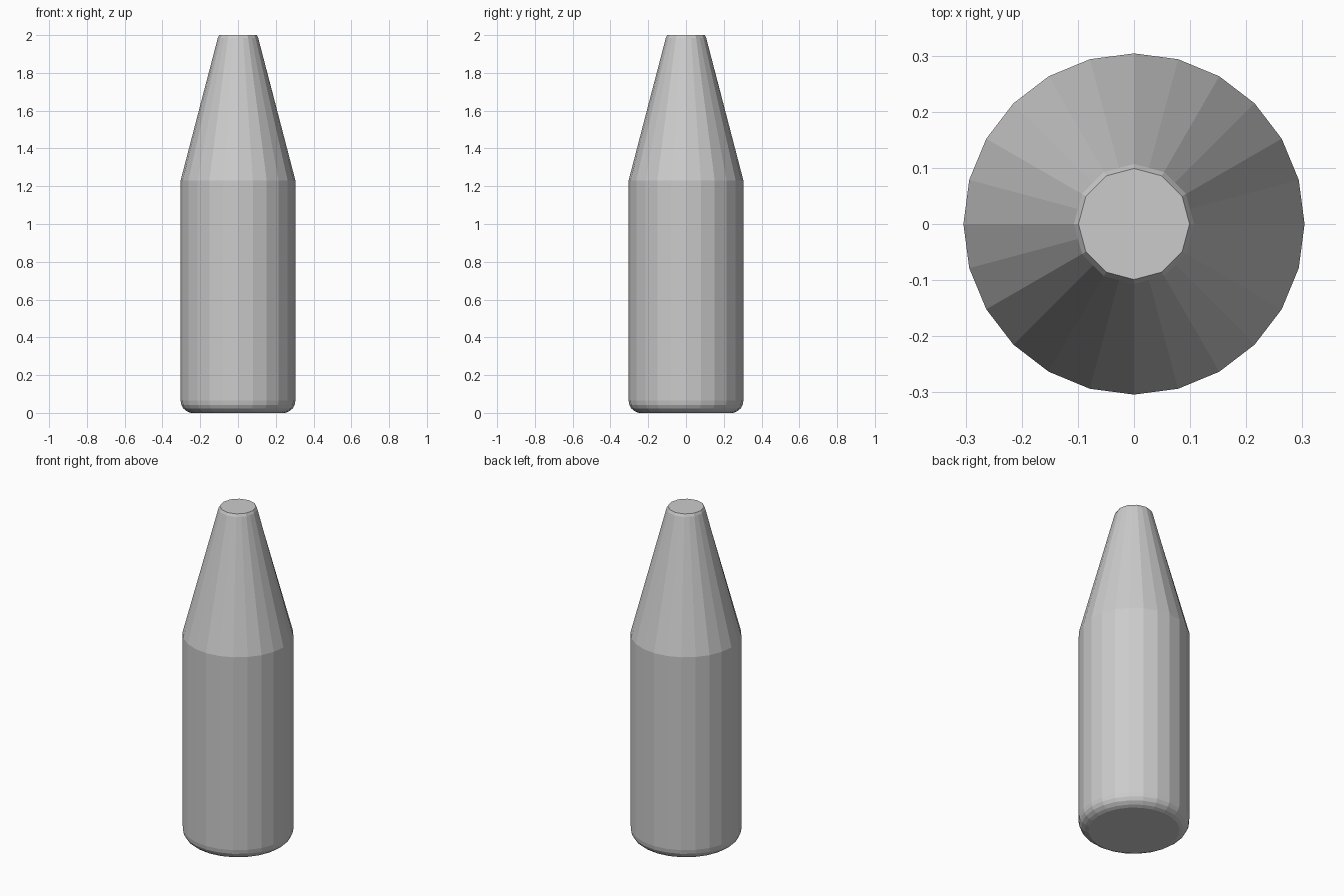
import bpy, bmesh
from math import cos, sin, pi

cube = bpy.data.objects.get("Cube")
if cube:
    bpy.data.objects.remove(cube, do_unlink=True)

SIDES = 24

grey = bpy.data.materials.new("plain grey")
grey.use_nodes = True
colour = (0.6, 0.6, 0.6, 1)
grey.diffuse_color = colour
grey.node_tree.nodes["Principled BSDF"].inputs["Base Color"].default_value = colour


def ring(bm, radius, z, twelve_sided=False):
    """Ring of vertices; a twelve-sided ring keeps its odd points on the chords."""
    verts = []
    for i in range(SIDES):
        a = 2 * pi * i / SIDES
        r = radius * cos(pi / 12) if twelve_sided and i % 2 else radius
        verts.append(bm.verts.new((r * cos(a), r * sin(a), z)))
    return verts


# Rounded foot, straight body, tapering nose and chamfered flat tip
profile = [
    (0.25, 0, False), (0.27, 0.008, False), (0.289, 0.023, False),
    (0.3, 0.042, False), (0.304, 0.066, False), (0.304, 1.23, False),
    (0.107, 1.985, True), (0.099, 2, True),
]
bm = bmesh.new()
rings = [ring(bm, *p) for p in profile]
for low, high in zip(rings, rings[1:]):
    for i in range(SIDES):
        j = (i + 1) % SIDES
        bm.faces.new((low[i], low[j], high[j], high[i]))
bm.faces.new(rings[0][::-1])
bm.faces.new(rings[-1])
bmesh.ops.recalc_face_normals(bm, faces=bm.faces)

mesh = bpy.data.meshes.new("tapered_body")
bm.to_mesh(mesh)
bm.free()
mesh.materials.append(grey)
body = bpy.data.objects.new("tapered_body", mesh)
bpy.context.collection.objects.link(body)
